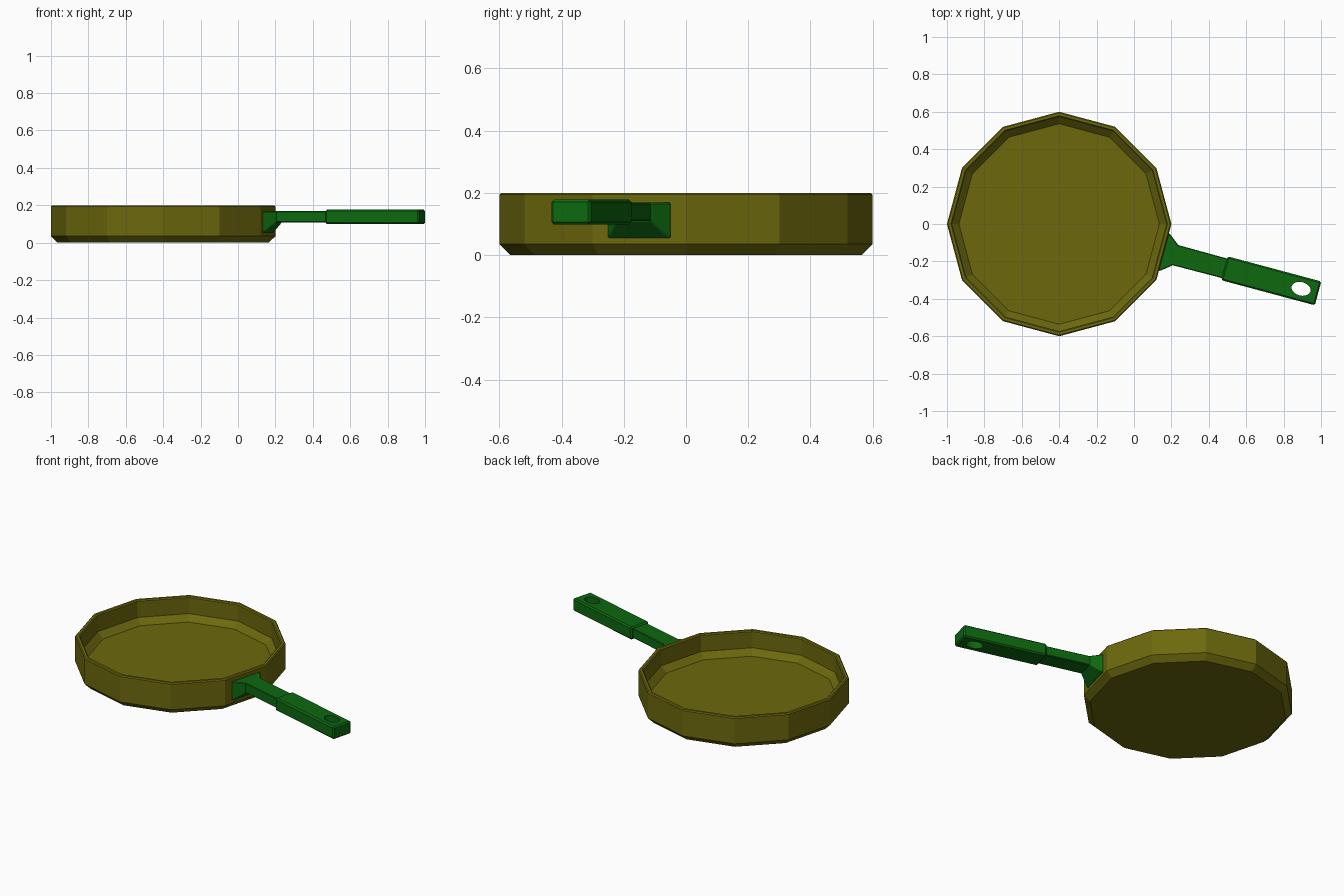
import bpy, bmesh, math
from mathutils import Matrix

if "Cube" in bpy.data.objects:
    bpy.data.objects.remove(bpy.data.objects["Cube"])

# handle frame: origin at pan centre, local x runs outward through the middle of one side
PAN = Matrix.Translation((-0.4, 0, 0))
ARM = PAN @ Matrix.Rotation(math.radians(-15), 4, 'Z')


def material(name, color):
    m = bpy.data.materials.new(name)
    m.diffuse_color = (*color, 1)
    m.use_nodes = True
    m.node_tree.nodes["Principled BSDF"].inputs["Base Color"].default_value = m.diffuse_color
    return m


OLIVE = material("olive", (0.15, 0.14, 0.004))
GREEN = material("green", (0.004, 0.14, 0.005))


def finish(name, bm, mat, matrix):
    bmesh.ops.recalc_face_normals(bm, faces=bm.faces)
    me = bpy.data.meshes.new(name)
    bm.to_mesh(me)
    bm.free()
    ob = bpy.data.objects.new(name, me)
    ob.matrix_world = matrix
    bpy.context.collection.objects.link(ob)
    if mat:
        me.materials.append(mat)
    return ob


def lathe(name, profile, sides, mat):
    bm = bmesh.new()
    rings = [[bm.verts.new((r * math.cos(2 * math.pi * i / sides),
                            r * math.sin(2 * math.pi * i / sides), z))
              for i in range(sides)] for r, z in profile]
    for a, b in zip(rings, rings[1:]):
        for i in range(sides):
            j = (i + 1) % sides
            bm.faces.new((a[i], a[j], b[j], b[i]))
    bm.faces.new(rings[0])
    bm.faces.new(rings[-1])
    return finish(name, bm, mat, PAN)


def bar(name, sections, bevel):
    # sections: (distance, half width, bottom, top) along the handle
    bm = bmesh.new()
    loops = [[bm.verts.new((x, w * sy, z)) for sy, z in
              ((-1, lo), (1, lo), (1, hi), (-1, hi))] for x, w, lo, hi in sections]
    for a, b in zip(loops, loops[1:]):
        for i in range(4):
            j = (i + 1) % 4
            bm.faces.new((a[i], a[j], b[j], b[i]))
    bm.faces.new(loops[0])
    bm.faces.new(loops[-1])
    bmesh.ops.recalc_face_normals(bm, faces=bm.faces)
    bmesh.ops.bevel(bm, geom=bm.edges[:], offset=bevel, segments=1,
                    affect='EDGES', clamp_overlap=True)
    return finish(name, bm, GREEN, ARM)


# pan: outside from base to rim, then down the inside to the floor
lathe("pan", [(0.564, 0), (0.6, 0.035), (0.6, 0.194), (0.594, 0.2), (0.579, 0.2),
              (0.573, 0.194), (0.573, 0.093), (0.536, 0.057)], 12, OLIVE)

# bracket flaring onto the pan wall, and neck
bar("handle_bracket", [(0.57, 0.104, 0.054, 0.169), (0.583, 0.104, 0.054, 0.169),
                       (0.643, 0.057, 0.109, 0.169)], 0.004)
bar("handle_neck", [(0.625, 0.056, 0.109, 0.169), (0.93, 0.054, 0.109, 0.169)], 0.004)

# grip with an oval hanging hole
grip = bar("handle_grip", [(0.915, 0.066, 0.099, 0.178), (1.433, 0.066, 0.099, 0.178)], 0.008)
bm = bmesh.new()
bmesh.ops.create_cone(bm, cap_ends=True, segments=20, radius1=1, radius2=1, depth=1)
bmesh.ops.scale(bm, vec=(0.052, 0.036, 0.4), verts=bm.verts)
bmesh.ops.translate(bm, vec=(1.339, 0, 0.14), verts=bm.verts)
cutter = finish("hole_cutter", bm, None, ARM)
cutter.hide_render = True
cutter.hide_viewport = True
mod = grip.modifiers.new("hole", 'BOOLEAN')
mod.operation = 'DIFFERENCE'
mod.solver = 'EXACT'
mod.object = cutter
